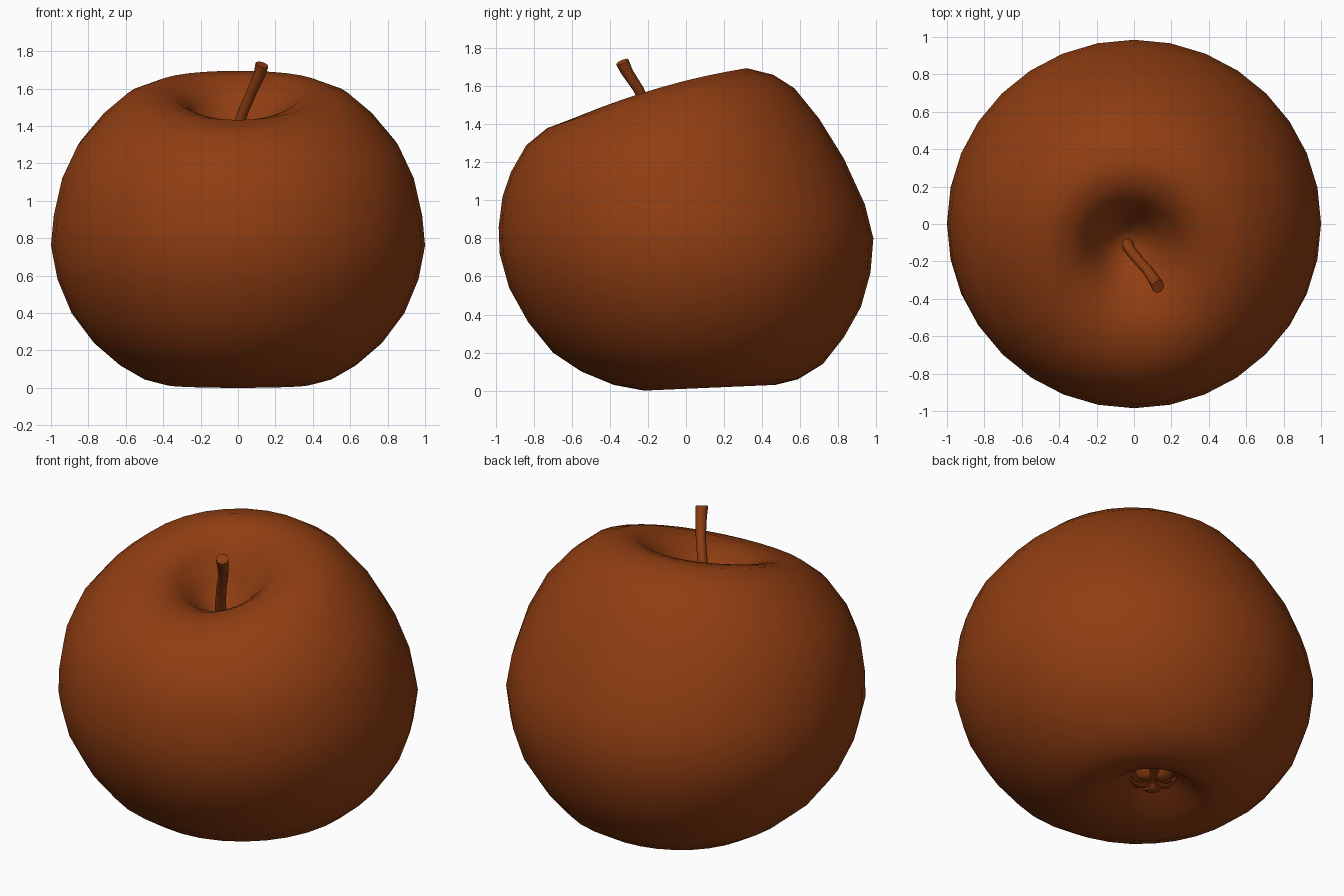
import bpy, bmesh, math
from mathutils import Vector

if "Cube" in bpy.data.objects:
    bpy.data.objects.remove(bpy.data.objects["Cube"])

mat = bpy.data.materials.new("russet brown")
mat.diffuse_color = (0.28, 0.048, 0.006, 1)
mat.use_nodes = True
mat.node_tree.nodes["Principled BSDF"].inputs["Base Color"].default_value = mat.diffuse_color


def loft(name, rings, angle):
    """Skin a stack of closed rings and close both ends."""
    bm = bmesh.new()
    loops = [[bm.verts.new(p) for p in ring] for ring in rings]
    n = len(loops[0])
    for a, b in zip(loops, loops[1:]):
        for i in range(n):
            j = (i + 1) % n
            bm.faces.new((a[i], a[j], b[j], b[i]))
    bm.faces.new(loops[0])
    bm.faces.new(loops[-1])
    bmesh.ops.remove_doubles(bm, verts=bm.verts, dist=1e-4)
    bmesh.ops.recalc_face_normals(bm, faces=bm.faces)
    me = bpy.data.meshes.new(name)
    bm.to_mesh(me)
    bm.free()
    me.materials.append(mat)
    ob = bpy.data.objects.new(name, me)
    bpy.context.collection.objects.link(ob)
    bpy.ops.object.select_all(action='DESELECT')
    ob.select_set(True)
    bpy.context.view_layer.objects.active = ob
    bpy.ops.object.shade_smooth_by_angle(angle=math.radians(angle))
    return ob


# Fruit: tilted elliptical rings (front y, front z, back y, back z, half width)
LEVELS = [
    (-.10, 1.25, -.10, 1.25, 0), (-.17, 1.27, -.03, 1.29, .07),
    (-.27, 1.34, .04, 1.41, .16), (-.36, 1.395, .11, 1.56, .26),
    (-.46, 1.43, .20, 1.665, .35), (-.59, 1.432, .32, 1.695, .47),
    (-.73, 1.38, .46, 1.66, .60), (-.84, 1.29, .57, 1.59, .73),
    (-.92, 1.15, .70, 1.43, .86), (-.965, 1.02, .83, 1.22, .94),
    (-.985, .86, .94, .98, .985), (-.98, .72, .985, .80, 1.0),
    (-.93, .54, .97, .62, .965), (-.83, .36, .92, .44, .89),
    (-.70, .20, .83, .28, .77), (-.55, .10, .72, .14, .63),
    (-.38, .03, .59, .06, .50), (-.22, .0, .47, .03, .38),
    (-.05, .02, .40, .045, .26), (.06, .09, .33, .11, .15),
    (.20, .14, .20, .14, 0),
]
SEG = 32
rings = []
for k, (yf, zf, yb, zb, w) in enumerate(LEVELS):
    lift = .03 if 3 <= k <= 6 else 0          # fuller side shoulders
    x0 = -.03 if k < 3 else .03 if k > 18 else 0
    ring = []
    for i in range(SEG):
        c, s = math.cos(math.tau * i / SEG), math.sin(math.tau * i / SEG)
        ring.append((x0 + w * c, (yf + yb) / 2 + (yb - yf) / 2 * s,
                     (zf + zb) / 2 + (zb - zf) / 2 * s + lift * c * c))
    rings.append(ring)
loft("fruit", rings, 80)


def tube(name, path, sides=8, flat=1.0, angle=50):
    """Round or flattened tube along (x, y, z, radius) points."""
    pts = [Vector(p[:3]) for p in path]
    axis = (pts[-1] - pts[0]).normalized()
    u = axis.cross(Vector((0, 0, 1))).normalized()
    v = axis.cross(u)
    out = []
    for p, q in zip(pts, path):
        out.append([p + q[3] * (u * math.cos(t) + v * flat * math.sin(t))
                    for t in (math.tau * i / sides for i in range(sides))])
    return loft(name, out, angle)


# Stem leaning forward and to the right
tube("stem", [(-.04, -.10, 1.22, .035), (-.02, -.14, 1.34, .03),
              (.025, -.195, 1.47, .028), (.075, -.25, 1.585, .028),
              (.115, -.31, 1.675, .032), (.128, -.335, 1.728, .036)])

# Withered sepals in the bottom hollow
for i in range(5):
    a = math.tau * i / 5 + .3
    d = Vector((math.cos(a), math.sin(a), 0))
    o = Vector((.03, .20, 0))
    path = [(*(o + d * r + Vector((0, 0, z))), w) for r, z, w in
            ((.13, .12, .045), (.10, .075, .045), (.06, .06, .03), (.02, .075, .008))]
    tube("sepal", path, sides=6, flat=.3)
